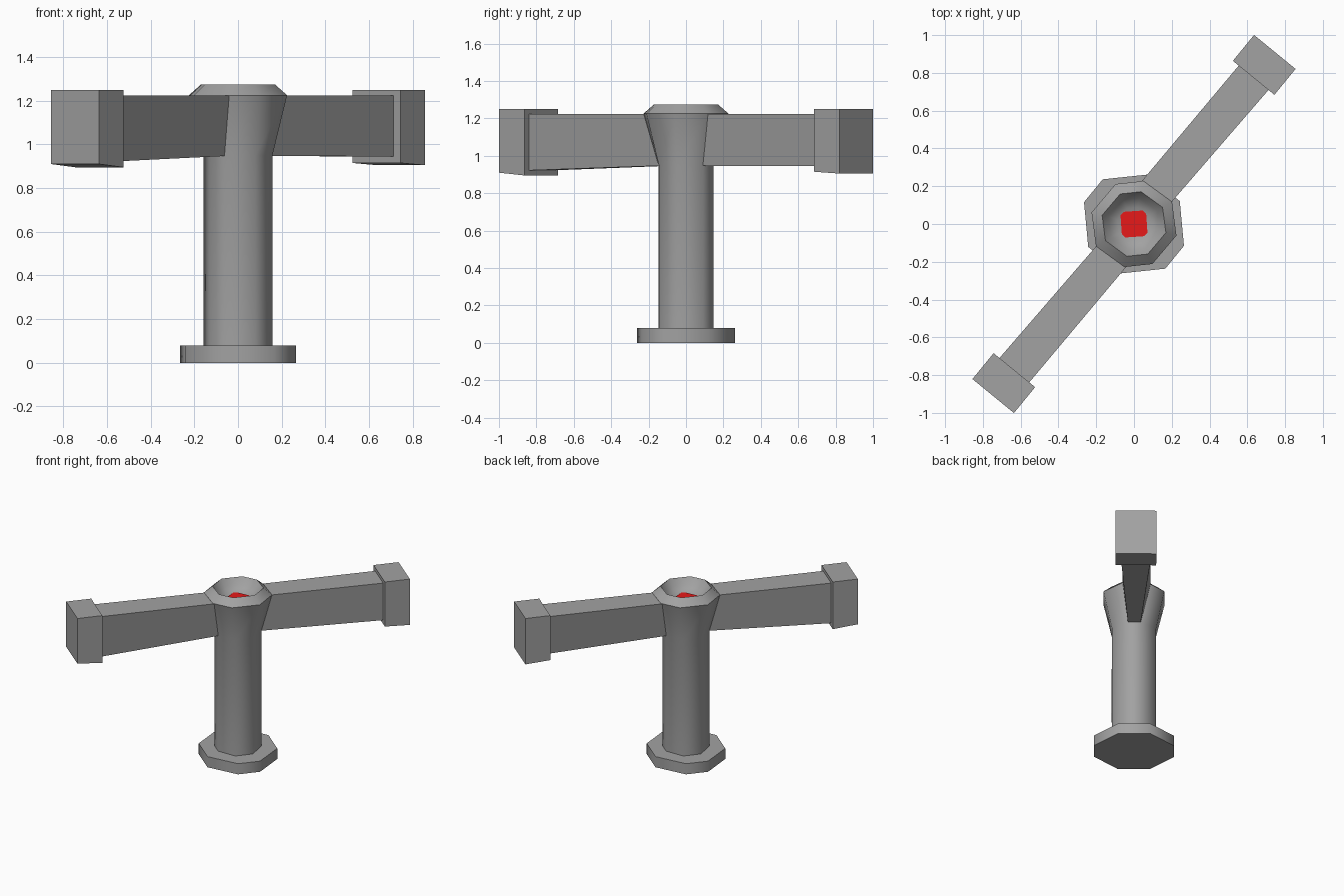
import bpy, bmesh
from math import radians, sin, cos, pi
from mathutils import Matrix

cube = bpy.data.objects.get("Cube")
if cube:
    bpy.data.objects.remove(cube, do_unlink=True)

ARM_ANGLE = radians(50.7)  # heading of the two arms around z


def material(name, color):
    m = bpy.data.materials.new(name)
    m.use_nodes = True
    m.diffuse_color = (*color, 1)
    m.node_tree.nodes["Principled BSDF"].inputs["Base Color"].default_value = (*color, 1)
    return m


GREY = material("stone grey", (0.36, 0.36, 0.36))
RED = material("bright red", (0.8, 0.01, 0.01))


def loft(name, rings, mat, smooth=0, turn=ARM_ANGLE):
    """Skin a list of equal-length point rings and cap both ends."""
    bm = bmesh.new()
    loops = [[bm.verts.new(p) for p in ring] for ring in rings]
    n = len(loops[0])
    for a, b in zip(loops, loops[1:]):
        for i in range(n):
            j = (i + 1) % n
            bm.faces.new((a[i], a[j], b[j], b[i]))
    bm.faces.new(loops[0][::-1])
    bm.faces.new(loops[-1])
    bmesh.ops.recalc_face_normals(bm, faces=bm.faces)
    bm.transform(Matrix.Rotation(turn, 4, "Z"))
    mesh = bpy.data.meshes.new(name)
    bm.to_mesh(mesh)
    bm.free()
    mesh.materials.append(mat)
    obj = bpy.data.objects.new(name, mesh)
    bpy.context.collection.objects.link(obj)
    if smooth:
        bpy.ops.object.select_all(action="DESELECT")
        obj.select_set(True)
        bpy.context.view_layer.objects.active = obj
        bpy.ops.object.shade_smooth_by_angle(angle=radians(smooth))
    return obj


def half_turn(points, z):
    """Complete an octagon from half of its corners."""
    return [(s * u, s * v, z) for s in (1, -1) for u, v in points]


def octagon(r, z):
    angles = [radians(a) for a in (-20.5, 27, 64, 114)]
    return half_turn([(r * cos(a), r * sin(a)) for a in angles], z)


def section(u, top, bottom, z_top, z_bottom, lean=0, shift=0):
    """Four-sided cross-section of an arm; lean pulls the lower edge inward."""
    return [(u, shift - top, z_top), (u, shift + top, z_top),
            (u - lean, bottom, z_bottom), (u - lean, -bottom, z_bottom)]


# Base plate
plate = [(0.247, -0.111), (0.247, 0.111), (0.078, 0.278), (-0.078, 0.278)]
loft("base_plate", [half_turn(plate, 0), half_turn(plate, 0.08)], GREY, 50)

# Post with flared head, collar and a bowl in the top
shaft = [(0.154, -0.044), (0.154, 0.044), (0.062, 0.153), (-0.062, 0.153)]
loft("post", [half_turn(shaft, 0.07), half_turn(shaft, 0.95), octagon(0.233, 1.225),
              octagon(0.175, 1.275), octagon(0.14, 1.225), octagon(0.09, 1.19)], GREY, 55)

# Red inlay on the bowl floor
inlay = [(0.068, -0.05), (0.068, 0.05), (0.05, 0.068), (-0.05, 0.068)]
loft("bowl_inlay", [half_turn(inlay, 1.189), half_turn(inlay, 1.196)], RED, turn=radians(4))

# Arms and their end blocks: side, heading, arm end, block inner and outer undersides
for side, heading, low, inner, outer in (("left", 0, 0.945, 0.915, 0.905),
                                         ("right", pi, 0.922, 0.895, 0.91)):
    turn = ARM_ANGLE + heading
    loft(side + "_arm", [section(0.2, 0.096, 0.044, 1.224, 0.947, 0.055, 0.016),
                         section(1.01, 0.102, 0.102, 1.224, low)], GREY, turn=turn)
    loft(side + "_end_block", [section(1.0, 0.142, 0.142, 1.25, inner),
                               section(1.177, 0.142, 0.142, 1.25, outer)], GREY, turn=turn)
